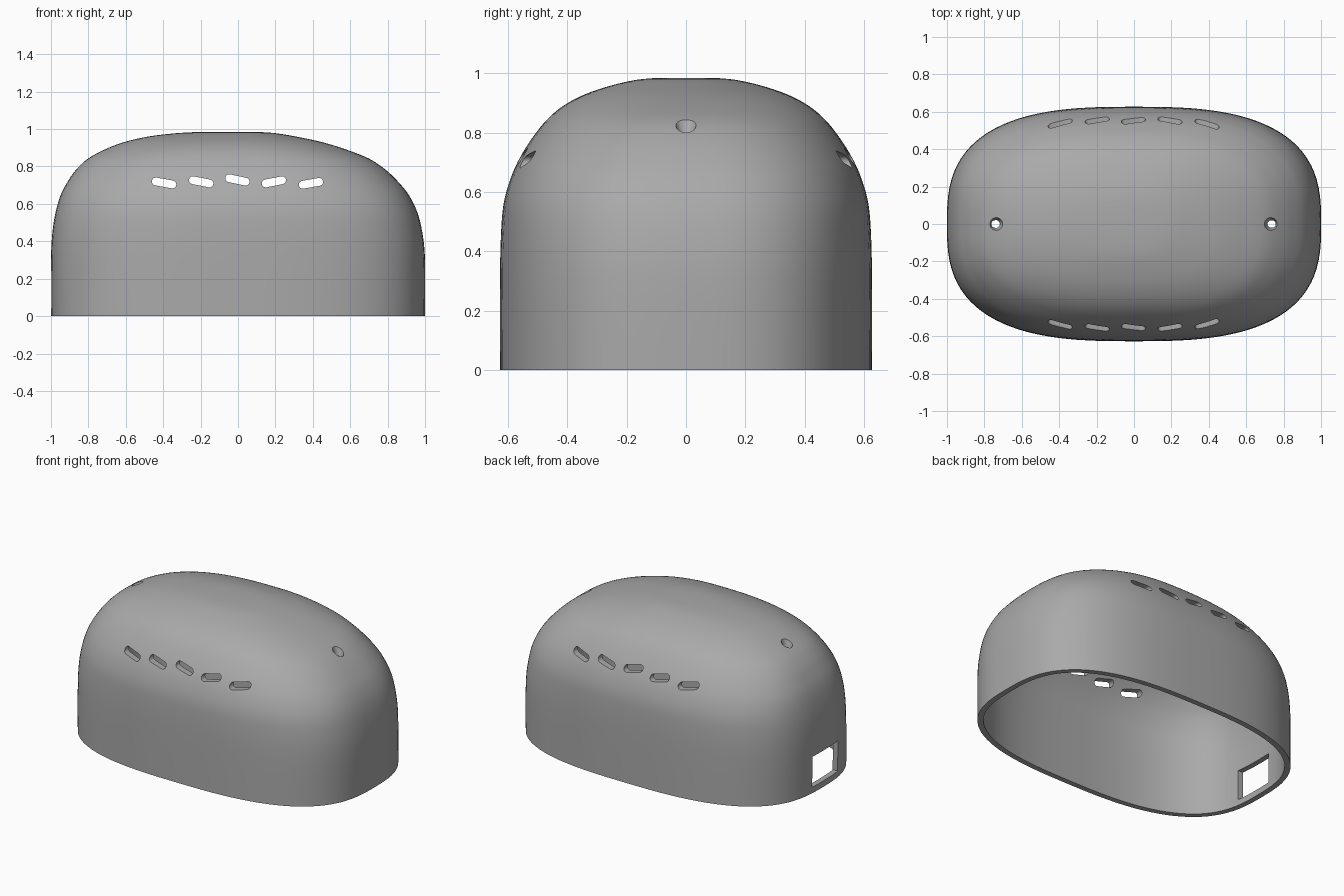
import bpy, bmesh, math
from mathutils import Matrix, Vector

cube = bpy.data.objects.get("Cube")
if cube:
    bpy.data.objects.remove(cube, do_unlink=True)

grey = bpy.data.materials.new("plain_grey")
grey.use_nodes = True
grey.diffuse_color = (0.4, 0.4, 0.4, 1)
grey.node_tree.nodes["Principled BSDF"].inputs["Base Color"].default_value = (0.4, 0.4, 0.4, 1)

WALL = 0.036
SEGMENTS = 96
STEPS = 4

# Height, reach to -x, reach to +x, half depth
LEVELS = [Vector(v) for v in (
    (0, 1, 1, .627), (.3, 1, 1, .627), (.45, .992, .985, .624),
    (.56, .974, .957, .615), (.65, .947, .912, .59), (.72, .91, .855, .558),
    (.78, .868, .792, .52), (.84, .805, .705, .473), (.89, .715, .58, .415),
    (.93, .61, .45, .34), (.96, .48, .31, .25), (.978, .33, .2, .17),
    (.985, .2, .1, .1))]


def smooth_levels(levels):
    """Catmull-Rom rows through the given levels."""
    rows = []
    last = len(levels) - 1
    for i in range(last):
        p0, p1, p2, p3 = (levels[max(0, min(last, i + k))] for k in (-1, 0, 1, 2))
        for s in range(STEPS):
            t = s / STEPS
            rows.append(p1 + (p2 - p0) * (t / 2)
                        + (2 * p0 - 5 * p1 + 4 * p2 - p3) * (t * t / 2)
                        + (3 * p1 - p0 - 3 * p2 + p3) * (t ** 3 / 2))
    return rows + [levels[-1]]


def power(value, exponent):
    return math.copysign(abs(value) ** exponent, value)


def object_from(bm, name):
    bmesh.ops.recalc_face_normals(bm, faces=bm.faces[:])
    mesh = bpy.data.meshes.new(name)
    bm.to_mesh(mesh)
    bm.free()
    mesh.materials.append(grey)
    obj = bpy.data.objects.new(name, mesh)
    bpy.context.collection.objects.link(obj)
    return obj


def apply_modifier(obj, mod):
    bpy.context.view_layer.objects.active = obj
    bpy.ops.object.modifier_apply(modifier=mod.name)


def cut(obj, cutter):
    cutter.hide_render = True
    mod = obj.modifiers.new("cut", "BOOLEAN")
    mod.operation = "DIFFERENCE"
    mod.solver = "EXACT"
    mod.object = cutter
    apply_modifier(obj, mod)
    bpy.data.objects.remove(cutter, do_unlink=True)


# Domed cover: stacked rounded ovals closed by a small flat cap
bm = bmesh.new()
rings = []
for z, left, right, depth in smooth_levels(LEVELS):
    e = 2 / (2.8 - 0.5 * z ** 4)
    ring = []
    for i in range(SEGMENTS):
        a = math.tau * i / SEGMENTS
        c = power(math.cos(a), e)
        ring.append(bm.verts.new((c * (right if c > 0 else left),
                                  depth * power(math.sin(a), e), z)))
    rings.append(ring)
for low, high in zip(rings, rings[1:]):
    for i in range(SEGMENTS):
        j = (i + 1) % SEGMENTS
        bm.faces.new((low[i], low[j], high[j], high[i]))
bm.faces.new(rings[-1])
bmesh.ops.recalc_face_normals(bm, faces=bm.faces[:])
cover = object_from(bm, "cover_shell")
if cover.data.polygons[-1].normal.z < 0:
    cover.data.flip_normals()

# Wall thickness
solid = cover.modifiers.new("wall", "SOLIDIFY")
solid.thickness = WALL
solid.offset = -1
apply_modifier(cover, solid)

# Rounded vent slots running through front and back
for x, z, tilt in ((-.395, .712, -10), (-.197, .718, -11), (-.003, .728, -12),
                   (.192, .718, 11), (.39, .71, 10)):
    bm = bmesh.new()
    outline = []
    for i in range(18):
        side = 1 if i < 9 else -1
        a = math.radians(-90 + 180 * (i % 9) / 8 + (0 if side > 0 else 180))
        outline.append(bm.verts.new((side * .045 + .021 * math.cos(a), -1,
                                     .021 * math.sin(a))))
    face = bm.faces.new(outline)
    moved = bmesh.ops.extrude_face_region(bm, geom=[face])["geom"]
    bmesh.ops.translate(bm, vec=(0, 2, 0),
                        verts=[v for v in moved if isinstance(v, bmesh.types.BMVert)])
    bm.transform(Matrix.Translation((x, 0, z))
                 @ Matrix.Rotation(-math.radians(tilt), 4, "Y"))
    cut(cover, object_from(bm, "slot_cutter"))

# Countersunk screw hole near each end
for x, z in ((-.742, .875), (.738, .82)):
    for wide, narrow, top, bottom in ((.045, .02, .035, -.04), (.02, .02, .02, -.2)):
        bm = bmesh.new()
        bmesh.ops.create_cone(bm, cap_ends=True, segments=32, radius1=narrow,
                              radius2=wide, depth=top - bottom)
        bm.transform(Matrix.Translation((x, 0, z + (top + bottom) / 2)))
        cut(cover, object_from(bm, "hole_cutter"))

# Rectangular opening low on the right end
bm = bmesh.new()
bmesh.ops.create_cube(bm, size=1)
bm.transform(Matrix.Translation((-1, -.03, .14)) @ Matrix.Diagonal((.3, .275, .2, 1)))
cut(cover, object_from(bm, "window_cutter"))

# Smooth shading with crisp cut edges
bpy.ops.object.select_all(action="DESELECT")
cover.select_set(True)
bpy.context.view_layer.objects.active = cover
bpy.ops.object.shade_smooth_by_angle(angle=math.radians(35))
